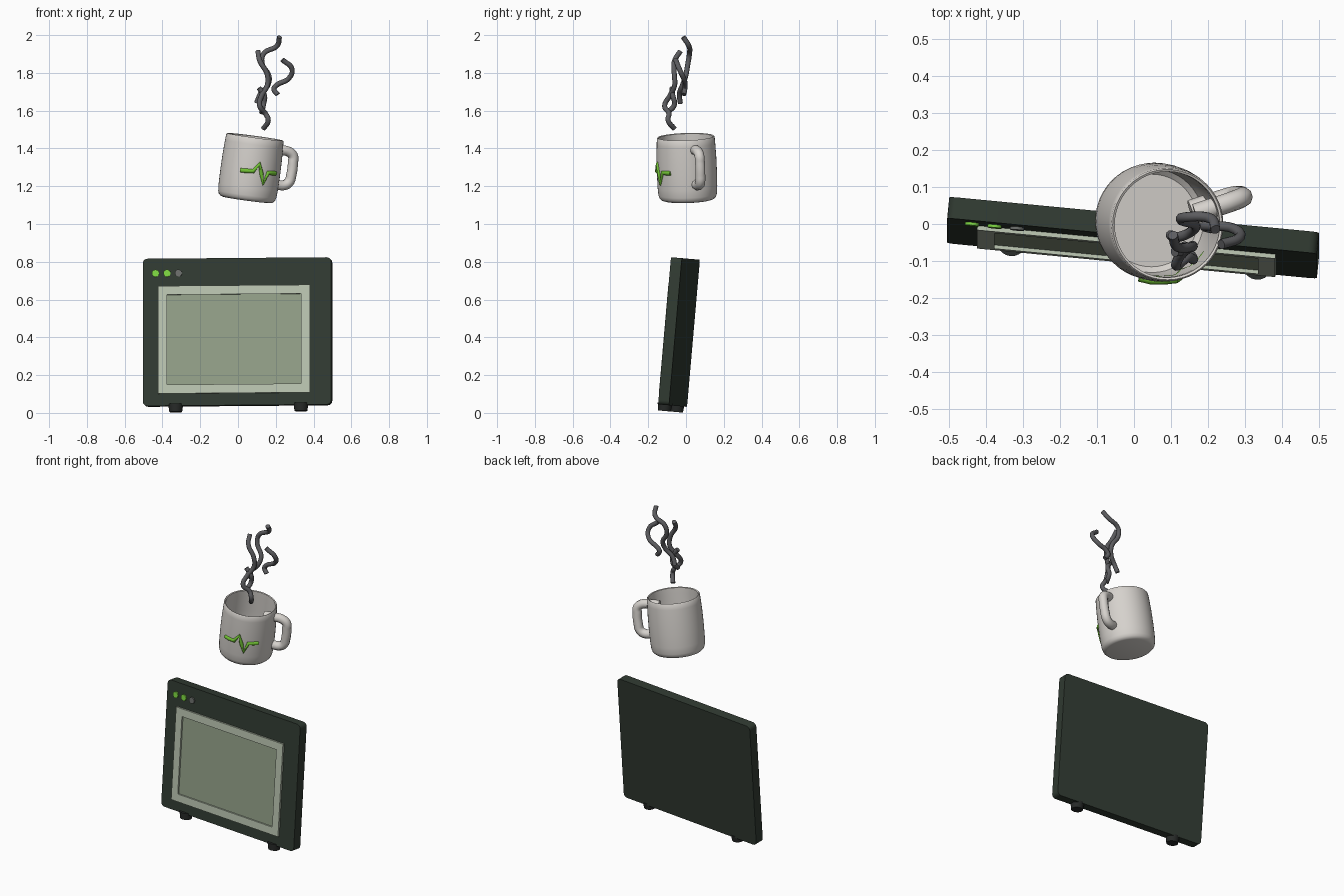
import bpy, bmesh, math
from mathutils import Matrix, Vector

if "Cube" in bpy.data.objects:
    bpy.data.objects.remove(bpy.data.objects["Cube"])


def material(name, rgb):
    lin = [((c / 255 + 0.055) / 1.055) ** 2.4 for c in rgb]
    m = bpy.data.materials.new(name)
    m.diffuse_color = (*lin, 1)
    m.use_nodes = True
    m.node_tree.nodes["Principled BSDF"].inputs["Base Color"].default_value = m.diffuse_color
    return m


CASE = material("dark green", (49, 59, 50))
FRAME = material("pale sage", (186, 197, 177))
SCREEN = material("sage", (147, 160, 137))
FOOT = material("near black", (40, 43, 41))
LAMP_ON = material("bright green", (126, 215, 66))
LAMP_OFF = material("mid grey", (108, 111, 108))
PULSE = material("leaf green", (112, 192, 52))
MUG = material("warm white", (214, 210, 205))
STEAM = material("steam grey", (92, 92, 95))

rad = math.radians
# Leaning, slightly turned frame of the monitor and tilted frame of the mug
PANEL = (Matrix.Translation((-0.0025, -0.037, 0.428))
         @ Matrix.Rotation(rad(-5), 4, 'X') @ Matrix.Rotation(rad(-5.5), 4, 'Z'))
CUP = (Matrix.Translation((0.045, 0.01, 1.128))
       @ Matrix.Rotation(rad(2), 4, 'X') @ Matrix.Rotation(rad(7.7), 4, 'Y'))


def finish(name, bm, mat, matrix, smooth=None):
    bmesh.ops.recalc_face_normals(bm, faces=bm.faces[:])
    me = bpy.data.meshes.new(name)
    bm.to_mesh(me)
    bm.free()
    ob = bpy.data.objects.new(name, me)
    bpy.context.collection.objects.link(ob)
    me.materials.append(mat)
    ob.matrix_world = matrix
    if smooth:
        shade(ob, smooth)
    return ob


def shade(ob, angle):
    bpy.ops.object.select_all(action='DESELECT')
    ob.select_set(True)
    bpy.context.view_layer.objects.active = ob
    bpy.ops.object.shade_smooth_by_angle(angle=rad(angle))


def box(name, lo, hi, mat, round_corners=0):
    bm = bmesh.new()
    lo, hi = Vector(lo), Vector(hi)
    size = hi - lo
    bmesh.ops.create_cube(bm, size=1, matrix=Matrix.Translation((lo + hi) / 2)
                          @ Matrix.Diagonal((*size, 1)))
    if round_corners:
        edges = [e for e in bm.edges
                 if abs((e.verts[0].co - e.verts[1].co).normalized().y) > 0.9]
        bmesh.ops.bevel(bm, geom=edges, offset=round_corners, segments=4,
                        profile=0.5, affect='EDGES')
    return finish(name, bm, mat, PANEL, 30 if round_corners else None)


def disc(name, centre, r1, r2, depth, mat, axis=None):
    bm = bmesh.new()
    rot = Matrix.Rotation(rad(90), 4, axis) if axis else Matrix()
    bmesh.ops.create_cone(bm, cap_ends=True, segments=20, radius1=r1, radius2=r2,
                          depth=depth, matrix=Matrix.Translation(centre) @ rot)
    return finish(name, bm, mat, PANEL, 40)


def tube(name, points, radius, mat, matrix=None, bezier=True):
    cu = bpy.data.curves.new(name, 'CURVE')
    cu.dimensions = '3D'
    cu.bevel_depth = radius
    cu.bevel_resolution = 3
    cu.use_fill_caps = True
    cu.resolution_u = 8
    sp = cu.splines.new('BEZIER' if bezier else 'POLY')
    pts = sp.bezier_points if bezier else sp.points
    pts.add(len(points) - 1)
    for p, co in zip(pts, points):
        if bezier:
            p.co = co
            p.handle_left_type = p.handle_right_type = 'AUTO'
        else:
            p.co = (*co, 1)
    ob = bpy.data.objects.new(name, cu)
    bpy.context.collection.objects.link(ob)
    cu.materials.append(mat)
    if matrix:
        ob.matrix_world = matrix
    bpy.ops.object.select_all(action='DESELECT')
    ob.select_set(True)
    bpy.context.view_layer.objects.active = ob
    bpy.ops.object.convert(target='MESH')
    shade(bpy.context.view_layer.objects.active, 50)


# Monitor case
F = -0.029
box("case", (-0.501, F, -0.391), (0.501, -F, 0.391), CASE, 0.024)

# Screen and its raised frame
x0, x1, z0, z1, w = -0.419, 0.389, -0.327, 0.245, 0.047
box("screen", (x0 + w, F - 0.002, z0 + w), (x1 - w, F + 0.004, z1 - w), SCREEN)
for name, lo, hi in (("frame_left", (x0, z0), (x0 + w, z1)),
                     ("frame_right", (x1 - w, z0), (x1, z1)),
                     ("frame_bottom", (x0 + w, z0), (x1 - w, z0 + w)),
                     ("frame_top", (x0 + w, z1 - w), (x1 - w, z1))):
    box(name, (lo[0], F - 0.012, lo[1]), (hi[0], F + 0.004, hi[1]), FRAME)

# Indicator lamps
for i, mat in enumerate((LAMP_ON, LAMP_ON, LAMP_OFF)):
    disc(f"lamp_{i + 1}", (-0.433 + 0.061 * i, F - 0.002, 0.313),
         0.019, 0.019, 0.012, mat, 'X')

# Feet
for side, x in (("left", -0.328), ("right", 0.338)):
    disc(f"foot_{side}", (x, -0.008, -0.402), 0.034, 0.04, 0.042, FOOT)

# Mug body: one lathed profile, outside then inside
profile = [(0.128, 0), (0.14, 0.004), (0.15, 0.014), (0.155, 0.03), (0.158, 0.07),
           (0.159, 0.15), (0.158, 0.23), (0.155, 0.3), (0.153, 0.332), (0.149, 0.337),
           (0.143, 0.334), (0.143, 0.3), (0.146, 0.2), (0.146, 0.07), (0.14, 0.03),
           (0.125, 0.017)]
bm = bmesh.new()
N = 48
rings = [[bm.verts.new((r * math.cos(2 * math.pi * i / N), r * math.sin(2 * math.pi * i / N), z))
          for i in range(N)] for r, z in profile]
for a, b in zip(rings, rings[1:]):
    for i in range(N):
        bm.faces.new((a[i], a[(i + 1) % N], b[(i + 1) % N], b[i]))
bm.faces.new(rings[0])
bm.faces.new(rings[-1])
finish("mug", bm, MUG, CUP, 40)

# Mug handle, its ends poking through the wall
handle = [(0.088, 0.278), (0.15, 0.283), (0.195, 0.281), (0.223, 0.262), (0.229, 0.225),
          (0.229, 0.16), (0.221, 0.12), (0.195, 0.101), (0.15, 0.1), (0.1, 0.1)]
a = rad(18)
tube("mug_handle", [(r * math.cos(a), r * math.sin(a), z) for r, z in handle],
     0.027, MUG, CUP)

# Pulse line wrapped around the mug front: (angle from front, height)
pulse = [(-0.34, 0.156), (-0.13, 0.158), (0.086, 0.16), (0.272, 0.203), (0.375, 0.155),
         (0.488, 0.103), (0.628, 0.162), (0.8, 0.162), (1.0, 0.162)]
tube("pulse_line", [(0.157 * math.sin(t), -0.157 * math.cos(t), z) for t, z in pulse],
     0.012, PULSE, CUP, bezier=False)

# Steam wisps
wisps = [
    [(0.22, -0.015, 1.99), (0.208, 0.014, 1.945), (0.135, 0.018, 1.90), (0.128, 0.01, 1.85),
     (0.165, -0.003, 1.78), (0.155, -0.02, 1.73), (0.12, -0.035, 1.69), (0.098, -0.03, 1.64)],
    [(0.105, -0.03, 1.915), (0.115, -0.06, 1.865), (0.155, -0.062, 1.79), (0.155, -0.06, 1.735),
     (0.125, -0.085, 1.68), (0.115, -0.113, 1.625), (0.145, -0.09, 1.585),
     (0.16, -0.095, 1.55), (0.135, -0.062, 1.505)],
    [(0.235, -0.055, 1.87), (0.286, -0.035, 1.82), (0.268, -0.012, 1.77),
     (0.205, -0.005, 1.735), (0.19, -0.006, 1.715), (0.21, -0.012, 1.685)],
    [(0.125, -0.1, 1.59), (0.135, -0.062, 1.63), (0.14, -0.07, 1.68), (0.11, -0.075, 1.72)],
]
for i, pts in enumerate(wisps):
    tube(f"steam_{i + 1}", pts, 0.0135, STEAM)
